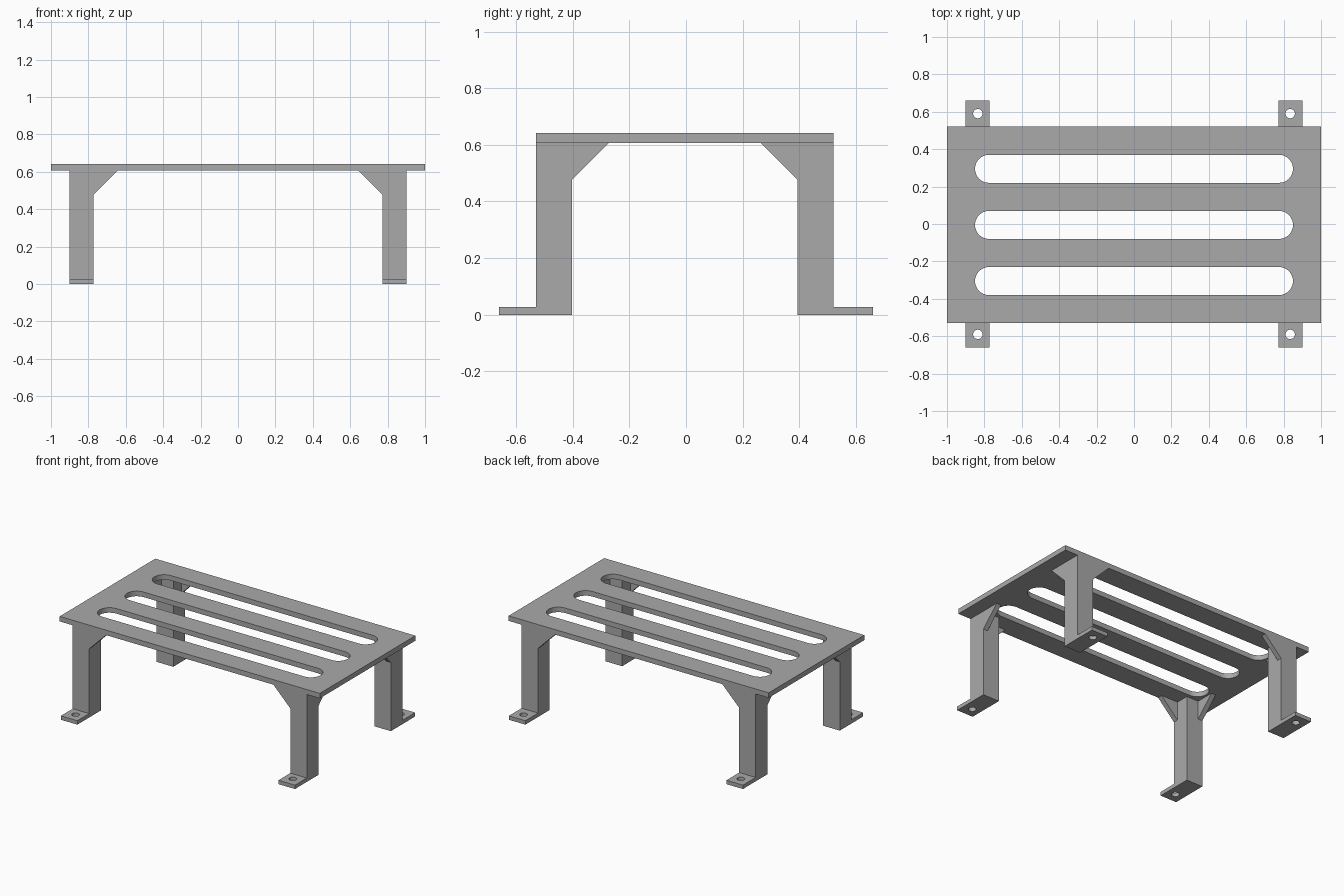
import bpy
from math import cos, sin, pi
from mathutils import Matrix, Vector

cube = bpy.data.objects.get("Cube")
if cube:
    bpy.data.objects.remove(cube, do_unlink=True)

grey = bpy.data.materials.new("plain_grey")
grey.use_nodes = True
grey.diffuse_color = (0.4, 0.4, 0.4, 1)
grey.node_tree.nodes["Principled BSDF"].inputs["Base Color"].default_value = (0.4, 0.4, 0.4, 1)


def rect(x0, x1, y0, y1):
    return [(x0, y0), (x1, y0), (x1, y1), (x0, y1)]


def slot(cx, cy, half, r, n=16):
    """Round-ended outline; half = 0 gives a circle."""
    right = [(cx + half + r * cos(a), cy + r * sin(a))
             for a in (-pi / 2 + pi * i / n for i in range(n + 1))]
    left = [(2 * cx - x, 2 * cy - y) for x, y in right]
    return right + left if half else right[:-1] + left[:-1]


def slab(name, loops, z0, z1, matrix=Matrix()):
    """Extrude an outline with holes from z0 to z1, then place it."""
    curve = bpy.data.curves.new(name, "CURVE")
    curve.dimensions = "2D"
    curve.fill_mode = "BOTH"
    curve.extrude = (z1 - z0) / 2
    for loop in loops:
        spline = curve.splines.new("POLY")
        spline.points.add(len(loop) - 1)
        for point, (x, y) in zip(spline.points, loop):
            point.co = (x, y, 0, 1)
        spline.use_cyclic_u = True
    obj = bpy.data.objects.new(name, curve)
    bpy.context.collection.objects.link(obj)
    bpy.ops.object.select_all(action="DESELECT")
    obj.select_set(True)
    bpy.context.view_layer.objects.active = obj
    bpy.ops.object.convert(target="MESH")
    obj = bpy.context.object
    obj.data.transform(matrix @ Matrix.Translation((0, 0, (z0 + z1) / 2)))
    obj.data.materials.clear()
    obj.data.materials.append(grey)
    bpy.ops.object.mode_set(mode="EDIT")
    bpy.ops.mesh.select_all(action="SELECT")
    bpy.ops.mesh.remove_doubles(threshold=0.0001)
    bpy.ops.mesh.normals_make_consistent(inside=False)
    bpy.ops.object.mode_set(mode="OBJECT")
    bpy.ops.object.shade_smooth_by_angle()
    return obj


TOP, UNDER, FOOT = 0.642, 0.607, 0.027
MID = -0.005            # centre of the plate in y
LEG, BRACE, THICK = 0.127, 0.13, 0.035

# Slotted top plate
slab("top_plate", [rect(-1, 1, MID - 0.525, MID + 0.525)]
     + [slot(0, MID + dy, 0.775, 0.075) for dy in (-0.3, 0, 0.3)], UNDER, TOP)

# Four legs with feet and two corner braces each
triangle = [(0, UNDER), (BRACE, UNDER), (0, UNDER - BRACE)]
for sx, side in ((1, "left"), (-1, "right")):
    for sy, end in ((-1, "front"), (1, "back")):
        tag = end + "_" + side
        outer_x, outer_y = sx * 0.9, MID + sy * 0.525
        inner_x, inner_y = outer_x - sx * LEG, outer_y - sy * LEG
        slab(tag + "_leg", [rect(*sorted((inner_x, outer_x)), *sorted((inner_y, outer_y)))], 0, UNDER)
        slab(tag + "_foot", [rect(*sorted((inner_x, outer_x)), *sorted((outer_y, sy * 0.66))),
                             slot(sx * 0.835, sy * 0.59, 0, 0.025)], 0, FOOT)
        # Profile axes: inward, up, and inward from the outer face
        for name, run, depth, origin in (
                ("_long_brace", (-sx, 0, 0), (0, -sy, 0), (inner_x, outer_y, 0)),
                ("_short_brace", (0, -sy, 0), (-sx, 0, 0), (outer_x, inner_y, 0))):
            axes = Matrix((run, (0, 0, 1), depth)).transposed().to_4x4()
            slab(tag + name, [triangle], 0, THICK, Matrix.Translation(Vector(origin)) @ axes)
